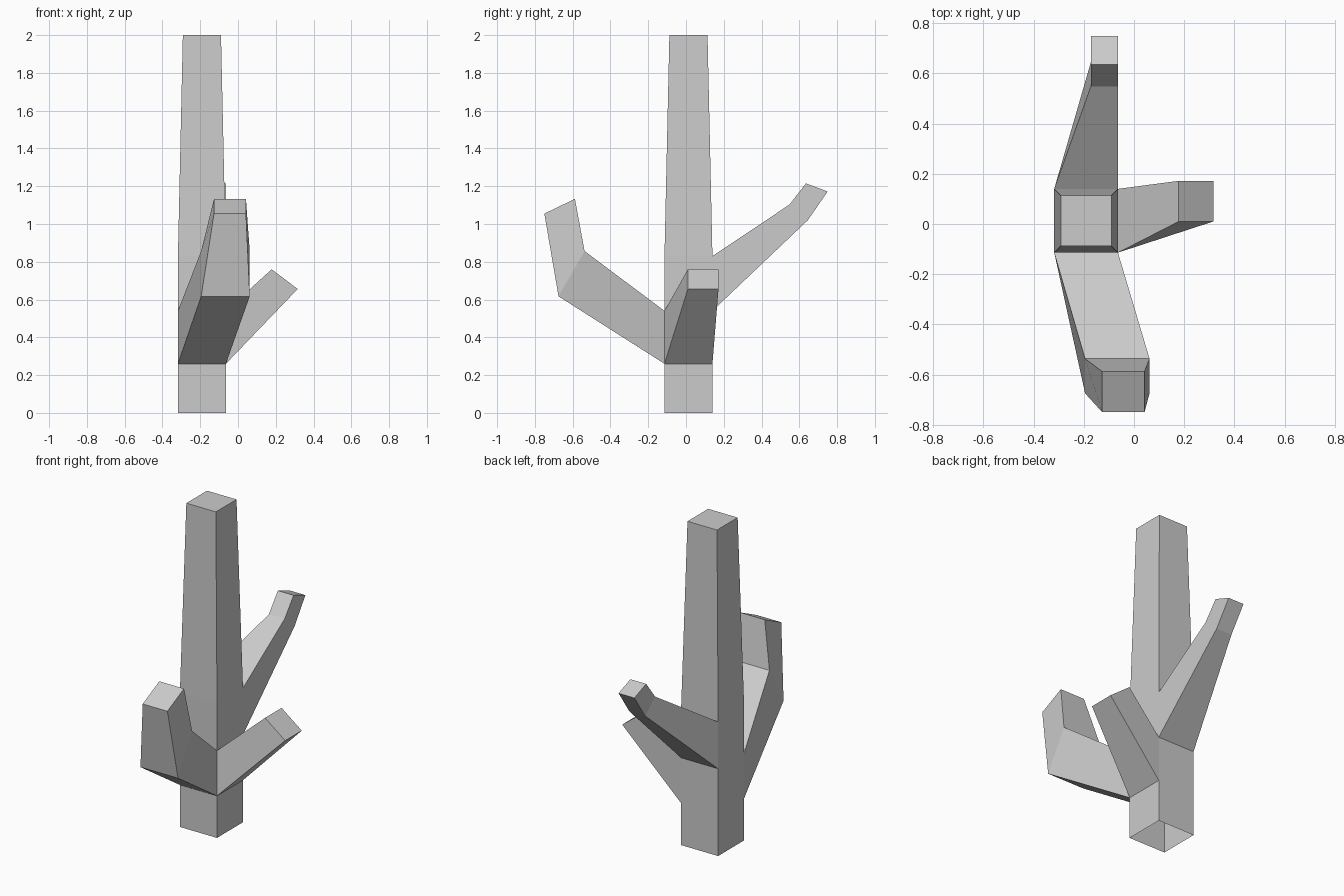
import bpy, bmesh

if "Cube" in bpy.data.objects:
    bpy.data.objects.remove(bpy.data.objects["Cube"])

bm = bmesh.new()


def loft(rings, skip=()):
    """Bridge four-point rings and cap the last; skip holds (segment, side) openings."""
    loops = [[bm.verts.new(p) for p in ring] for ring in rings]
    for s, (a, b) in enumerate(zip(loops, loops[1:])):
        for i in range(4):
            if (s, i) not in skip:
                j = (i + 1) % 4
                bm.faces.new((a[i], a[j], b[j], b[i]))
    bm.faces.new(loops[-1])


def level(x0, x1, y0, y1, z):
    return [(x0, y0, z), (x1, y0, z), (x1, y1, z), (x0, y1, z)]


def along_y(x0, x1, low, high):
    """Ring of a front/back branch: low and high are (y, z)."""
    return [(x0, *low), (x1, *low), (x1, *high), (x0, *high)]


def along_x(y0, y1, low, high):
    """Ring of a side branch: low and high are (x, z)."""
    return [(x, y, z) for y, (x, z) in
            ((y0, low), (y1, low), (y1, high), (y0, high))]


X0, X1, Y0, Y1 = -0.318, -0.064, -0.114, 0.14
Z1, Z2, Z3 = 0.26, 0.54, 0.83

# Trunk: open base, tapered top, openings where the branches grow out
loft([level(X0, X1, Y0, Y1, z) for z in (0, Z1, Z2, Z3)]
     + [level(-0.292, -0.09, -0.088, 0.114, 2.0)],
     skip={(1, 0), (1, 1), (2, 2)})

# Front branch, bent upward
loft([along_y(X0, X1, (Y0, Z1), (Y0, Z2)),
      along_y(-0.195, 0.062, (-0.675, 0.617), (-0.537, 0.857)),
      along_y(-0.127, 0.042, (-0.75, 1.055), (-0.588, 1.133))])

# Right branch, straight
loft([along_x(Y0, Y1, (X1, Z1), (X1, Z2)),
      along_x(0.01, 0.172, (0.316, 0.656), (0.178, 0.76))])

# Back branch, thin with a bent tip
loft([along_y(X0, X1, (Y1, Z2), (Y1, Z3)),
      along_y(-0.172, -0.064, (0.645, 1.02), (0.548, 1.103)),
      along_y(-0.172, -0.064, (0.75, 1.172), (0.635, 1.215))])

# Weld the branches to the trunk
bmesh.ops.remove_doubles(bm, verts=bm.verts[:], dist=0.0005)
bmesh.ops.recalc_face_normals(bm, faces=bm.faces[:])

mesh = bpy.data.meshes.new("branching_trunk")
bm.to_mesh(mesh)
bm.free()
bpy.context.collection.objects.link(bpy.data.objects.new("branching_trunk", mesh))
